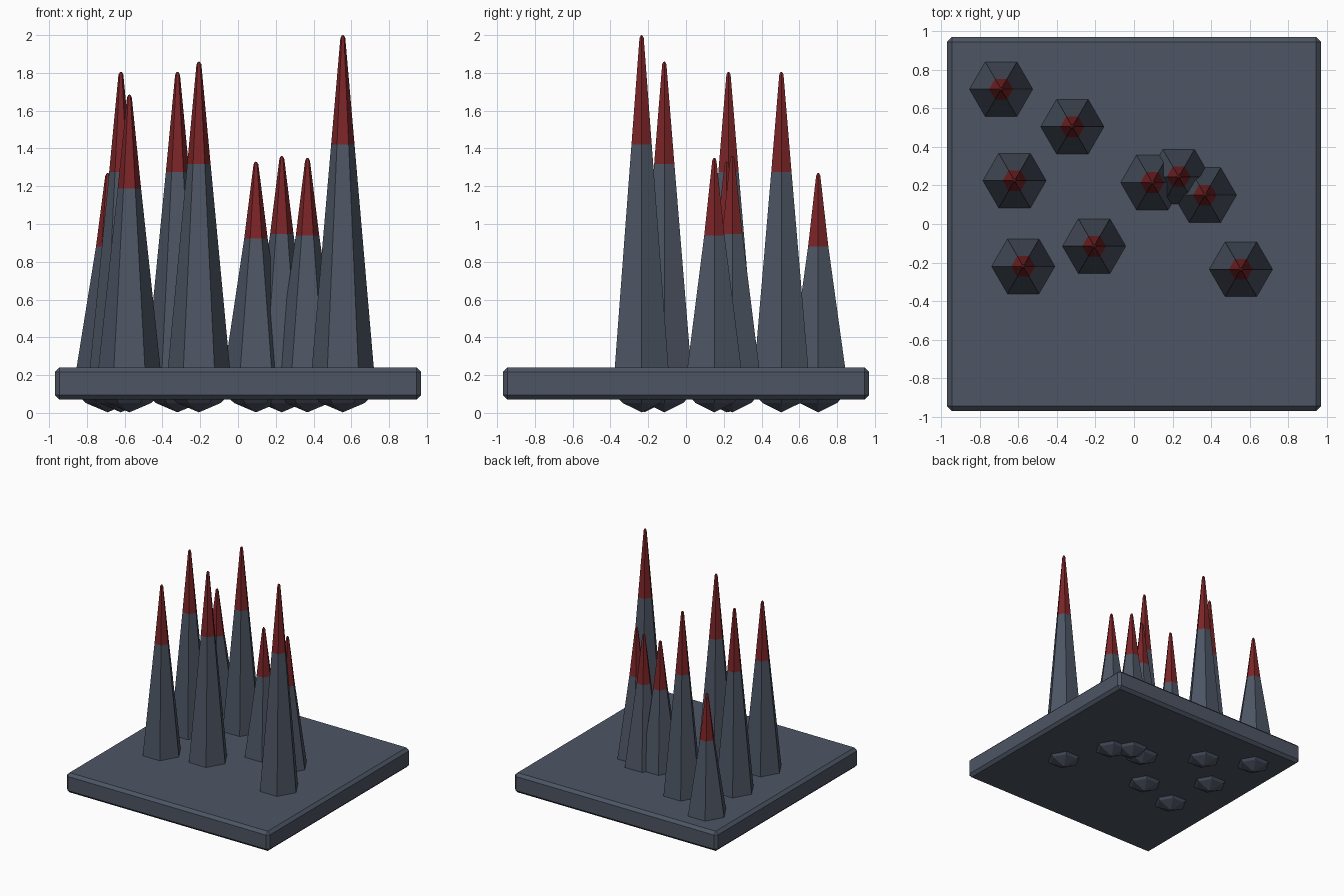
import bpy, bmesh, math

if "Cube" in bpy.data.objects:
    bpy.data.objects.remove(bpy.data.objects["Cube"])


def material(name, rgb):
    m = bpy.data.materials.new(name)
    m.diffuse_color = (*rgb, 1.0)
    m.use_nodes = True
    m.node_tree.nodes["Principled BSDF"].inputs["Base Color"].default_value = m.diffuse_color
    return m


SLATE = material("slate grey", (0.075, 0.092, 0.127))
RED = material("dark red", (0.2, 0.018, 0.02))


def finish(bm, name, mats):
    bmesh.ops.recalc_face_normals(bm, faces=bm.faces)
    me = bpy.data.meshes.new(name)
    bm.to_mesh(me)
    bm.free()
    for m in mats:
        me.materials.append(m)
    ob = bpy.data.objects.new(name, me)
    bpy.context.collection.objects.link(ob)
    return ob


# Square base plate with chamfered edges
bm = bmesh.new()
bmesh.ops.create_cube(bm, size=1)
bmesh.ops.scale(bm, vec=(1.94, 1.94, 0.17), verts=bm.verts)
bmesh.ops.translate(bm, vec=(0, 0, 0.155), verts=bm.verts)
bmesh.ops.bevel(bm, geom=bm.edges[:], offset=0.024, segments=1, affect='EDGES')
finish(bm, "base_plate", [SLATE])


# Six-sided spike: pointed underside, tapering body, red tip
def spike(name, x, y, h):
    band = 0.88 + 0.74 * (h - 1.27)
    profile = [(0.115, 0.052), (0.140, 0.075), (0.166, 0.225), (0.163, 0.25),
               (0.062, band), (0.013, h - 0.015), (0.006, h - 0.002)]
    bm = bmesh.new()
    rings = [[bm.verts.new((x + r * math.cos(i * math.pi / 3),
                            y + r * math.sin(i * math.pi / 3), z))
              for i in range(6)] for r, z in profile]
    bottom = bm.verts.new((x, y, 0.003))
    top = bm.verts.new((x, y, h))
    for i in range(6):
        j = (i + 1) % 6
        bm.faces.new((bottom, rings[0][j], rings[0][i]))
        for a, b in zip(rings, rings[1:]):
            bm.faces.new((a[i], a[j], b[j], b[i]))
        bm.faces.new((rings[-1][i], rings[-1][j], top))
    # everything above the band is red
    for f in bm.faces:
        f.material_index = int(f.calc_center_median().z > band)
    finish(bm, name, [SLATE, RED])


SPIKES = [(-0.69, 0.70, 1.27), (-0.62, 0.225, 1.805), (-0.32, 0.505, 1.805),
          (-0.575, -0.22, 1.685), (-0.207, -0.115, 1.86), (0.555, -0.235, 2.0),
          (0.095, 0.215, 1.33), (0.232, 0.245, 1.36), (0.368, 0.15, 1.35)]
for n, (x, y, h) in enumerate(SPIKES, 1):
    spike(f"spike_{n}", x, y, h)
